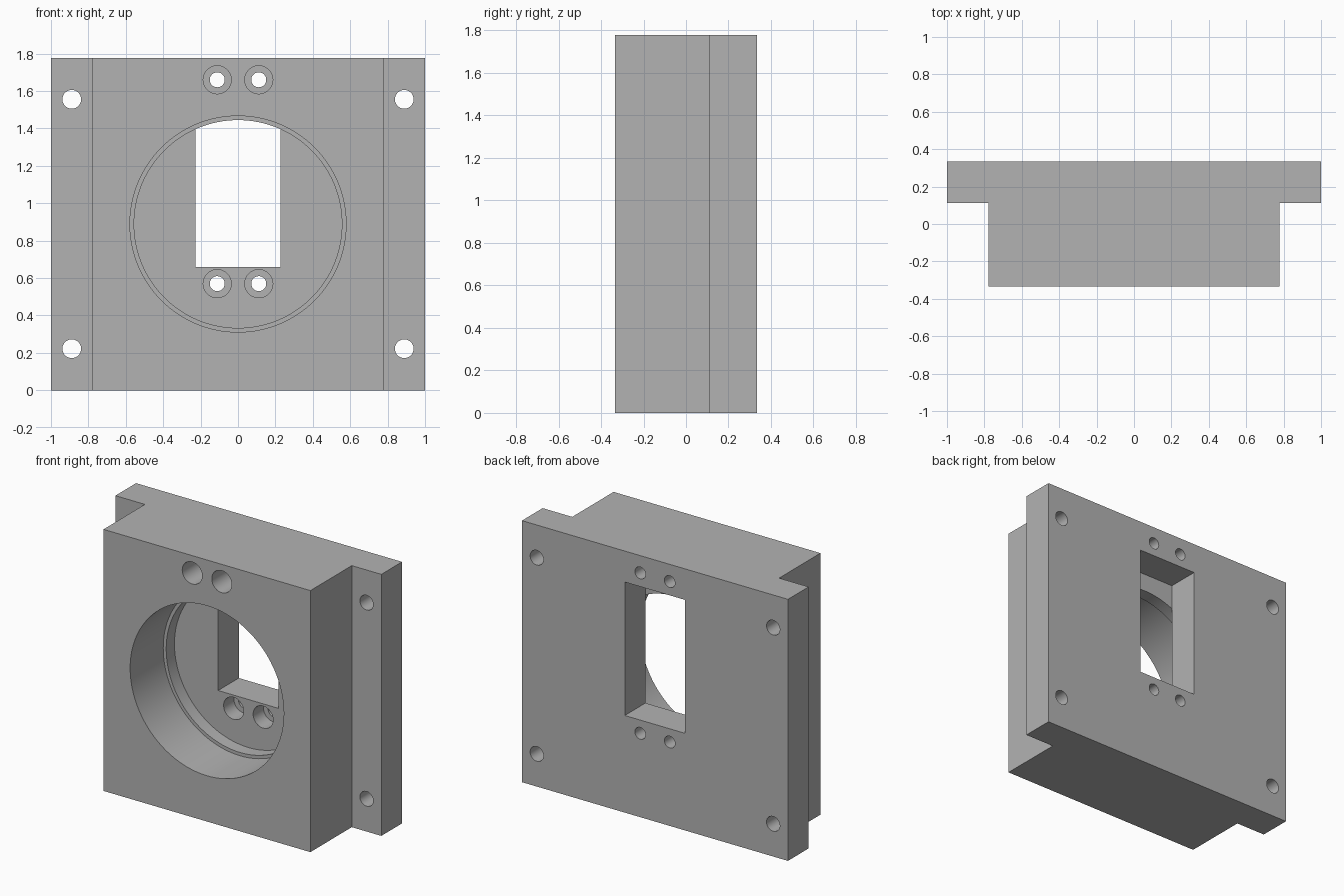
import bpy, bmesh, math

if "Cube" in bpy.data.objects:
    bpy.data.objects.remove(bpy.data.objects["Cube"])

UNIT = 2 / 90                       # one design millimetre
HALF_DEPTH = 15 * UNIT
HEIGHT = 80 * UNIT
FLOOR_Y = 5 * UNIT                  # bore floor, level with the flange front

metal = bpy.data.materials.new("mid grey")
metal.diffuse_color = (0.45, 0.45, 0.45, 1)
metal.use_nodes = True
metal.node_tree.nodes["Principled BSDF"].inputs["Base Color"].default_value = metal.diffuse_color


def new_object(name, bm):
    bmesh.ops.recalc_face_normals(bm, faces=bm.faces)
    mesh = bpy.data.meshes.new(name)
    bm.to_mesh(mesh)
    bm.free()
    obj = bpy.data.objects.new(name, mesh)
    bpy.context.collection.objects.link(obj)
    mesh.materials.append(metal)
    return obj


def turned(name, x, z, steps, sides):
    """Stepped solid of revolution along y; steps are (y, radius)."""
    bm = bmesh.new()
    rings = []
    for y, r in steps:
        rings.append([bm.verts.new((x + r * math.cos(2 * math.pi * i / sides), y,
                                    z + r * math.sin(2 * math.pi * i / sides)))
                      for i in range(sides)])
    for a, b in zip(rings, rings[1:]):
        for i in range(sides):
            j = (i + 1) % sides
            bm.faces.new((a[i], a[j], b[j], b[i]))
    bm.faces.new(rings[0])
    bm.faces.new(rings[-1])
    return new_object(name, bm)


def box(name, x0, x1, y0, y1, z0, z1):
    bm = bmesh.new()
    bmesh.ops.create_cube(bm, size=1)
    for v in bm.verts:
        v.co = (x1 if v.co.x > 0 else x0, y1 if v.co.y > 0 else y0,
                z1 if v.co.z > 0 else z0)
    return new_object(name, bm)


# Block with side flanges: T-shaped profile raised to full height
half = [(35 * UNIT, -HALF_DEPTH), (35 * UNIT, FLOOR_Y), (1, FLOOR_Y), (1, HALF_DEPTH)]
outline = half + [(-x, y) for x, y in reversed(half)]
bm = bmesh.new()
base = bm.faces.new([bm.verts.new((x, y, 0)) for x, y in outline])
raised = bmesh.ops.extrude_face_region(bm, geom=[base])["geom"]
bmesh.ops.translate(bm, vec=(0, 0, HEIGHT),
                    verts=[g for g in raised if isinstance(g, bmesh.types.BMVert)])
housing = new_object("mounting_block", bm)

# Stepped round bore
ledge = FLOOR_Y - 4 * UNIT
cutters = [turned("bore_cutter", 0, HEIGHT / 2,
                  [(-0.5, 26 * UNIT), (ledge, 26 * UNIT),
                   (ledge, 25 * UNIT), (FLOOR_Y, 25 * UNIT)], 128)]

# Rectangular window through the back wall
cutters.append(box("window_cutter", -0.227, 0.227, FLOOR_Y - 0.001, 0.5, 0.66, 1.567))

for side in (-1, 1):
    # Counterbored screw holes above and below the window
    for z, start in ((0.57, 0.05), (1.66, -0.5)):
        seat = FLOOR_Y + 5 * UNIT
        cutters.append(turned("screw_cutter", side * 0.111, z,
                              [(start, 0.075), (seat, 0.075), (seat, 0.04), (0.5, 0.04)], 48))
    # Plain holes in the flanges
    for z in (10 * UNIT, 70 * UNIT):
        cutters.append(turned("flange_cutter", side * 40 * UNIT, z,
                              [(0, 0.05), (0.5, 0.05)], 48))

# Cut everything and discard the cutters
bpy.context.view_layer.objects.active = housing
for cutter in cutters:
    mod = housing.modifiers.new("cut", 'BOOLEAN')
    mod.operation = 'DIFFERENCE'
    mod.solver = 'EXACT'
    mod.object = cutter
    bpy.ops.object.modifier_apply(modifier=mod.name)
    bpy.data.objects.remove(cutter)

housing.select_set(True)
bpy.ops.object.shade_smooth_by_angle(angle=math.radians(30))
